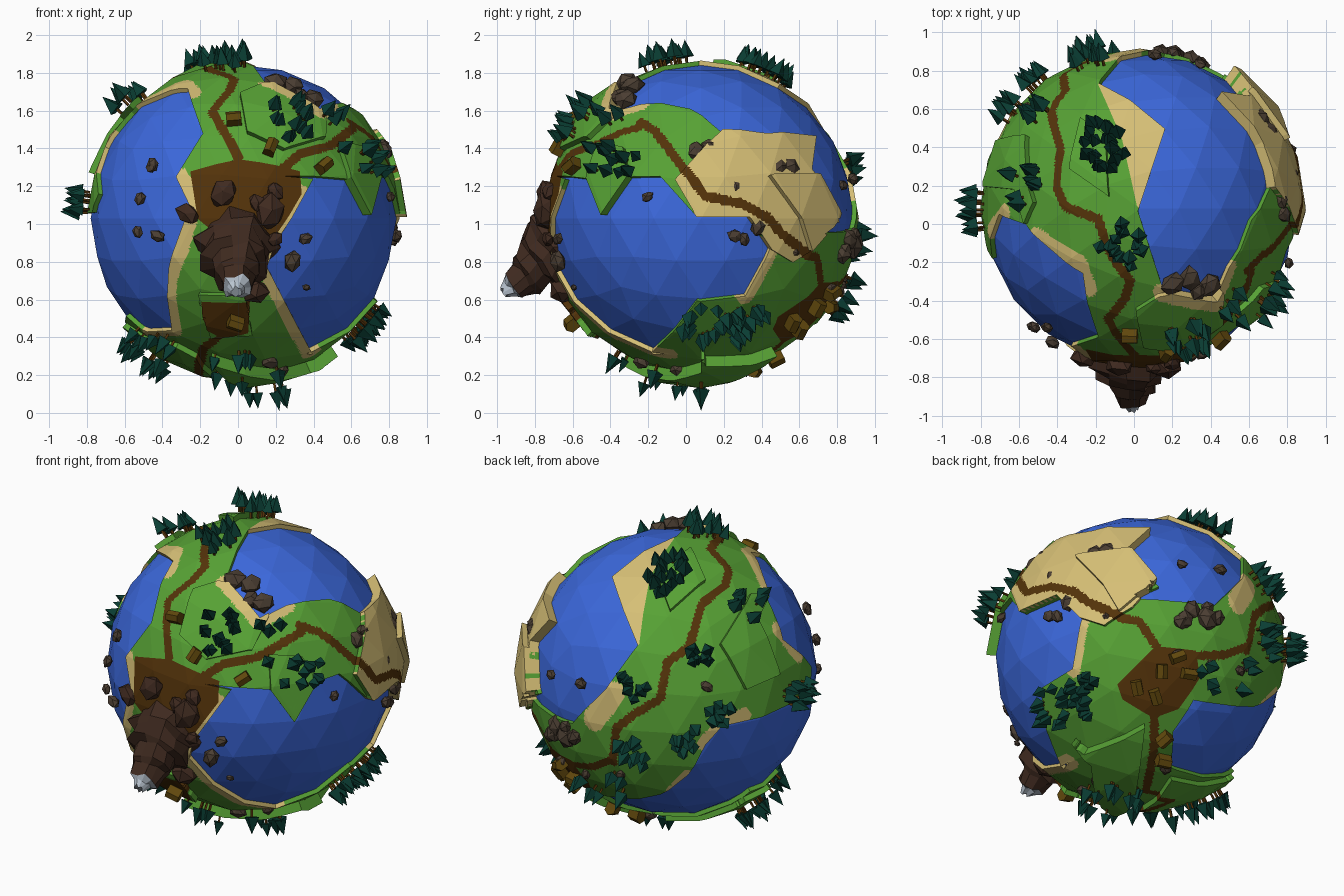
import bpy, bmesh, math, random
from mathutils import Vector, Matrix, kdtree

if "Cube" in bpy.data.objects:
    bpy.data.objects.remove(bpy.data.objects["Cube"])

random.seed(4)
CENTRE, R, WATER_R, STEP = Vector((0.03, 0.08, 1.03)), 0.835, 0.81, 0.032

def material(name, *rgb):
    m = bpy.data.materials.new(name)
    m.diffuse_color = (*rgb, 1)
    m.use_nodes = True
    m.node_tree.nodes["Principled BSDF"].inputs["Base Color"].default_value = m.diffuse_color
    return m

GRASS = material("grass green", 0.095, 0.36, 0.035)
SAND = material("sand", 0.67, 0.52, 0.18)
PATH = material("dirt path", 0.088, 0.033, 0.003)
WATER = material("ocean blue", 0.045, 0.14, 0.72)
PINE = material("pine green", 0.003, 0.047, 0.033)
ROCK = material("grey rock", 0.07, 0.048, 0.032)
BROWN_ROCK = material("mountain brown", 0.05, 0.023, 0.014)
SNOW = material("snow", 0.5, 0.57, 0.65)
TIMBER = material("timber", 0.12, 0.065, 0.004)

# Drawing positions: centre x, centre y, pixels per unit, azimuth, elevation
VIEWS = {"front": (238, 225, 189, 0, 0), "right": (686, 225, 189, 90, 0), "top": (1134, 225, 192, 0, 90),
         "back_left": (686, 673, 180, 215, 25), "back_right": (1134, 673, 180, 145, -25)}

def on(view, *points):
    """Unit directions on the globe for points measured in one view."""
    cx, cy, s, a, e = VIEWS[view]
    a, e = math.radians(a), math.radians(e)
    right = Vector((math.cos(a), math.sin(a), 0))
    toward = Vector((math.sin(a) * math.cos(e), -math.cos(a) * math.cos(e), math.sin(e)))
    up = toward.cross(right)
    off = CENTRE - Vector((0, 0, 1))
    out = []
    for px, py in points:
        u = ((px - cx) / s - right.dot(off)) / 0.83
        v = ((cy - py) / s - up.dot(off)) / 0.83
        out.append((right * u + up * v + toward * math.sqrt(max(0, 1 - u * u - v * v))).normalized())
    return out

def finish(name, bm, mats):
    me = bpy.data.meshes.new(name)
    bm.to_mesh(me)
    bm.free()
    for m in mats:
        me.materials.append(m)
    bpy.context.collection.objects.link(bpy.data.objects.new(name, me))

def frame(n, radius):
    """Matrix standing on the globe at direction n with a random turn."""
    return (Matrix.Translation(CENTRE + n * radius) @ n.to_track_quat('Z', 'Y').to_matrix().to_4x4()
            @ Matrix.Rotation(random.uniform(0, 6.28), 4, 'Z'))

regions, strokes, plates = [], [], []

def region(kind, points):
    regions.append((kind, points))

def stroke(kind, half_width, points):
    strokes.append((kind, half_width, points))

def plate(steps, points):
    plates.append((steps, points))

# Sand (kind 1): desert, beach and shore strips
desert = on("right", (676, 182), (722, 133), (812, 140), (808, 172), (832, 215), (815, 245),
            (790, 262), (770, 250), (748, 218), (697, 218))
region(1, desert)
region(1, on("top", (1097, 83), (1165, 130), (1150, 180), (1138, 212), (1131, 180), (1122, 140)))
stroke(1, 0.05, on("front", (180, 178), (193, 208), (180, 250), (168, 280), (173, 331)))
stroke(1, 0.03, on("front", (173, 333), (147, 335)))
stroke(1, 0.055, on("front", (300, 195), (272, 250), (267, 268), (313, 356)))
stroke(1, 0.05, on("right", (770, 250), (745, 297)))
stroke(1, 0.05, on("top", (1163, 292), (1215, 302)) + on("right", (642, 104)))
stroke(1, 0.05, on("top", (1037, 238), (1078, 264), (1088, 290)))
stroke(1, 0.05, on("back_left", (780, 630), (800, 655)))
stroke(1, 0.07, on("back_left", (612, 695), (592, 722)))
stroke(1, 0.05, on("back_left", (706, 746), (722, 728), (745, 718)))
stroke(1, 0.04, on("back_left", (672, 795), (688, 778)))

# Dirt (kind 2): village squares and the road round the globe
region(2, on("front", (190, 172), (240, 160), (300, 172), (302, 195), (275, 238), (235, 250), (198, 220)))
region(2, on("back_right", (1143, 660), (1185, 662), (1190, 690), (1170, 722), (1145, 732), (1112, 715), (1106, 700)))
region(2, on("front", (203, 300), (250, 300), (248, 330), (222, 336), (205, 325)))
stroke(2, 0.025, on("front", (243, 170), (235, 152), (212, 112))
       + on("top", (1125, 300), (1130, 282), (1110, 255), (1098, 220), (1066, 208), (1056, 190), (1060, 150), (1051, 112))
       + on("back_left", (667, 663), (660, 700), (635, 715), (615, 730), (612, 765))
       + on("back_right", (1240, 652), (1215, 664), (1180, 668)))
stroke(2, 0.025, on("front", (280, 172), (300, 155), (330, 147), (355, 128))
       + on("right", (640, 122), (655, 132), (680, 165), (705, 198), (740, 205), (765, 218), (780, 235), (805, 255))
       + on("back_right", (1125, 635), (1145, 662)))
stroke(2, 0.025, on("back_right", (1145, 725), (1148, 760), (1145, 800))
       + on("front", (200, 372), (203, 350), (222, 335), (228, 315)))

# Oceans (kind 3) cut out of the land
region(3, on("front", (187, 88), (203, 135), (176, 178), (190, 208), (168, 270), (172, 331), (147, 333), (125, 318))
       + on("back_right", (1240, 772), (1205, 783), (1168, 778), (1166, 745), (1185, 712), (1250, 712))
       + on("back_left", (688, 778), (706, 748), (722, 728), (765, 718), (812, 690), (815, 668), (803, 655), (785, 640), (770, 600)))
region(3, on("right", (556, 177), (590, 180), (604, 216), (630, 178), (660, 177), (697, 218), (748, 218), (770, 250),
             (745, 297), (697, 302), (650, 354)) + on("front", (313, 356), (267, 268), (275, 245), (313, 180)))
region(3, on("top", (1099, 84), (1165, 130), (1138, 212), (1163, 290), (1215, 300))
       + on("right", (642, 104), (690, 109), (722, 133), (765, 137), (812, 140), (808, 172), (832, 215))
       + on("back_right", (1145, 598), (1120, 612), (1165, 612), (1203, 614)) + on("back_left", (605, 690)))

# Raised plates of ground, one or two steps high
plate(1, on("front", (240, 97), (247, 135), (283, 152), (323, 140), (324, 108), (300, 93), (262, 88)))
plate(1, on("right", (590, 180), (604, 216), (630, 178), (625, 150), (600, 145)))
plate(1, desert)
plate(1, on("right", (765, 178), (815, 178), (832, 216), (805, 250), (795, 220)))
plate(1, on("back_left", (720, 645), (745, 690), (778, 675), (757, 620), (768, 598), (750, 595)))
plate(1, on("back_left", (660, 585), (670, 612), (705, 582), (690, 550)))
plate(1, on("front", (200, 293), (245, 293), (252, 332), (212, 336)))
plate(1, on("back_right", (1168, 785), (1235, 775)) + on("front", (127, 324), (178, 345), (198, 356)))
plate(2, on("back_right", (1136, 738), (1082, 762)) + on("front", (335, 353), (308, 368), (245, 366), (212, 354))
      + on("back_right", (1134, 800)))

# Ocean: coarse faceted ball
bm = bmesh.new()
bmesh.ops.create_icosphere(bm, subdivisions=3, radius=WATER_R, matrix=Matrix.Translation(CENTRE))
finish("ocean", bm, [WATER])

# Land: same facets, finely divided so regions can be marked on it
land = bmesh.new()
bmesh.ops.create_icosphere(land, subdivisions=3, radius=R)
for _ in range(4):
    bmesh.ops.subdivide_edges(land, edges=land.edges[:], cuts=1, use_grid_fill=True)
land.normal_update()

def tree_of(points):
    kd = kdtree.KDTree(len(points))
    for i, p in enumerate(points):
        kd.insert(p, i)
    kd.balance()
    return kd

def between(a, b, gap):
    n = int((a - b).length / gap) + 1
    return [a.lerp(b, j / n).normalized() for j in range(n + 1)]

# Straighten outlines: slide nearby vertices onto them within their facet
verts = land.verts[:]
near = tree_of([v.co.normalized() for v in verts])

def slide(v, direction):
    n = v.link_faces[0].normal
    v.co = direction * (v.co.dot(n) / direction.dot(n))

for _, poly in plates + regions:
    for a, b in zip(poly, poly[1:] + poly[:1]):
        n = a.cross(b).normalized()
        for i in {i for s in between(a, b, 0.006) for _, i, _ in near.find_range(s, 0.0105)}:
            d = verts[i].co.normalized()
            slide(verts[i], (d - n * d.dot(n)).normalized())
    for a in poly:
        slide(verts[near.find(a)[1]], a)
tops = land.faces[:]
kd = tree_of([f.calc_center_median().normalized() for f in tops])
kind, step = [0] * len(tops), [0] * len(tops)

def inside(poly):
    """Indices of faces inside a polygon of directions (stereographic test)."""
    axis = sum(poly, Vector()).normalized()
    ex = axis.orthogonal().normalized()
    ey = axis.cross(ex)
    flat = lambda p: (p.dot(ex) / (1.0001 + p.dot(axis)), p.dot(ey) / (1.0001 + p.dot(axis)))
    pts = [flat(p) for a, b in zip(poly, poly[1:] + poly[:1]) for p in between(a, b, 0.15)[:-1]]
    edges = list(zip(pts, pts[1:] + pts[:1]))
    hits = []
    for co, i, _ in kd.find_range(axis, max((p - axis).length for p in poly) + 0.05):
        x, y = flat(co)
        if sum((y1 > y) != (y2 > y) and x < (x2 - x1) * (y - y1) / (y2 - y1) + x1
               for (x1, y1), (x2, y2) in edges) % 2:
            hits.append(i)
    return hits

for k in (1, 2, 3):
    for i in [i for kk, poly in regions if kk == k for i in inside(poly)]:
        kind[i] = k
    for _, half, pts in [s for s in strokes if s[0] == k]:
        for s in [s for a, b in zip(pts, pts[1:]) for s in between(a, b, 0.012)]:
            for _, i, _ in kd.find_range(s, half / R):
                kind[i] = k
for h, poly in plates:
    for i in inside(poly):
        step[i] = min(2, step[i] + h)
level = land.faces.layers.int.new("level")
for f, k, s in zip(land.faces, kind, step):
    f.material_index = min(k, 2)
    f[level] = -1 if k == 3 else s
bmesh.ops.delete(land, geom=[f for f in land.faces if f[level] == -1], context='FACES')

# Shore walls down into the water, then the raised steps
new = bmesh.ops.extrude_edge_only(land, edges=[e for e in land.edges if e.is_boundary])["geom"]
walls = {g for g in new if isinstance(g, bmesh.types.BMFace)}
for v in (g for g in new if isinstance(g, bmesh.types.BMVert)):
    v.co *= 0.94
for f in walls:
    f.material_index = max((g.material_index for e in f.edges for g in e.link_faces if g not in walls), default=0)
    f[level] = 0
for low in (1, 2):
    raised = [f for f in land.faces if f[level] >= low and len(f.verts) == 3]
    out = bmesh.ops.extrude_face_region(land, geom=raised)["geom"]
    for v in (g for g in out if isinstance(g, bmesh.types.BMVert)):
        v.co *= 1 + STEP / R
bmesh.ops.translate(land, verts=land.verts[:], vec=CENTRE)
finish("land", land, [GRASS, SAND, PATH])

# Mountain: stacked rocky rings leaning out of the front, with a snowy tip
bm = bmesh.new()
axis, side, over = Vector((0, -0.8, -0.6)), Vector((1, 0, 0)), Vector((0, -0.6, 0.8))
rings = []
for y, z, r in [(-0.56, 0.89, 0.25), (-0.70, 0.88, 0.215), (-0.73, 0.85, 0.19), (-0.77, 0.80, 0.175), (-0.79, 0.79, 0.14),
                (-0.84, 0.73, 0.125), (-0.855, 0.72, 0.095), (-0.91, 0.67, 0.08), (-0.925, 0.66, 0.055), (-0.965, 0.64, 0.03)]:
    turns = [j * math.tau / 11 for j in range(11)]
    rings.append([bm.verts.new(Vector((-0.01, y, z)) + axis * random.uniform(-0.012, 0.012)
                               + (side * math.cos(t) + over * math.sin(t)) * r * random.uniform(0.82, 1.15)) for t in turns])
for k, (a, b) in enumerate(zip(rings, rings[1:])):
    for j in range(11):
        bm.faces.new((a[j], a[j - 1], b[j - 1], b[j])).material_index = int(k >= 7)
bm.faces.new(rings[-1]).material_index = 1
bmesh.ops.recalc_face_normals(bm, faces=bm.faces[:])
finish("mountain", bm, [BROWN_ROCK, SNOW])

# Boulders: squashed, jittered twenty-sided lumps
def boulders(name, mat, view, *spots):
    bm = bmesh.new()
    for px, py, size in spots:
        m = frame(on(view, (px, py))[0], R) @ Matrix.Diagonal((1.15, 0.95, 0.85, 1))
        for v in bmesh.ops.create_icosphere(bm, subdivisions=1, radius=size)["verts"]:
            v.co = m @ (v.co * random.uniform(0.85, 1.15))
    finish(name, bm, [mat])

boulders("mountain_boulders", BROWN_ROCK, "front", (188, 215, .06), (224, 194, .075), (270, 212, .085), (275, 192, .05),
         (258, 204, .05), (255, 292, .07), (275, 240, .04), (215, 240, .06))
boulders("front_boulders", ROCK, "front", (152, 169, .03), (138, 233, .03), (158, 237, .04), (293, 262, .05),
         (305, 240, .035), (306, 288, .02), (270, 362, .045))
boulders("top_boulders", ROCK, "top", (1172, 285, .06), (1190, 280, .06), (1210, 287, .06), (1198, 292, .05),
         (1155, 56, .035), (1035, 328, .035), (1048, 328, .035), (1200, 66, .03), (1292, 175, .04))
boulders("right_boulders", ROCK, "right", (695, 151, .045), (710, 147, .045), (648, 198, .03), (735, 237, .04),
         (744, 240, .035), (778, 169, .05), (790, 168, .05), (842, 255, .05), (830, 290, .04), (745, 372, .04))
boulders("back_boulders", ROCK, "back_right", (1180, 620, .05), (1205, 628, .05), (1195, 618, .04), (1055, 617, .045),
         (1093, 632, .035), (1132, 593, .02), (1200, 675, .03), (1232, 678, .03), (1095, 790, .04))
boulders("left_boulders", ROCK, "back_left", (565, 738, .06), (552, 735, .05), (707, 688, .035), (620, 777, .03))

# Pine trees: four-sided cones on short trunks, scattered in groves
bm = bmesh.new()
for view, px, py, spread, count in [
        ("right", 615, 150, 32, 15), ("top", 1184, 328, 17, 14), ("top", 1123, 245, 22, 18), ("top", 1105, 150, 24, 22),
        ("back_left", 745, 610, 16, 8), ("back_left", 635, 682, 18, 7), ("back_left", 700, 665, 16, 7),
        ("back_left", 715, 710, 17, 7), ("back_left", 690, 745, 18, 8), ("back_left", 635, 750, 18, 9),
        ("back_left", 796, 694, 14, 14), ("back_right", 1060, 708, 32, 38), ("back_right", 1215, 685, 28, 12),
        ("front", 150, 352, 26, 20), ("front", 262, 378, 32, 14), ("front", 225, 372, 25, 6)]:
    for _ in range(count):
        t, d = random.uniform(0, math.tau), spread * math.sqrt(random.random())
        n = on(view, (px + d * math.cos(t), py + d * math.sin(t)))[0]
        i = kd.find(n)[1]
        if kind[i] >= 2:
            continue
        m = frame(n, R - 0.01 + STEP * step[i]) @ Matrix.Scale(random.uniform(0.85, 1.15), 4)
        bmesh.ops.create_cone(bm, segments=4, radius1=0.008, radius2=0.008, depth=0.06, cap_ends=True,
                              matrix=m @ Matrix.Translation((0, 0, 0.03)))
        cone = bmesh.ops.create_cone(bm, segments=4, radius1=0.042, radius2=0.0, depth=0.09, cap_ends=True,
                                     matrix=m @ Matrix.Translation((0, 0, 0.085)))
        for f in {f for v in cone["verts"] for f in v.link_faces}:
            f.material_index = 1
finish("pine_trees", bm, [PATH, PINE])

# Village huts: small gabled prisms
bm = bmesh.new()
for n in (on("front", (270, 150), (234, 122), (322, 168), (236, 318))
          + on("back_right", (1150, 685), (1165, 670), (1177, 686), (1126, 702), (1145, 710), (1157, 750), (1158, 770))):
    m = frame(n, R - 0.01 + STEP * step[kd.find(n)[1]])
    ends = [[bm.verts.new(m @ Vector((x, y, z))) for x, z in
             [(-.03, 0), (.03, 0), (.03, .05), (0, .07), (-.03, .05)]] for y in (-.04, .04)]
    bm.faces.new(ends[0])
    bm.faces.new(ends[1][::-1])
    for j in range(5):
        bm.faces.new((ends[0][j], ends[0][j - 1], ends[1][j - 1], ends[1][j]))
bmesh.ops.recalc_face_normals(bm, faces=bm.faces[:])
finish("huts", bm, [TIMBER])
